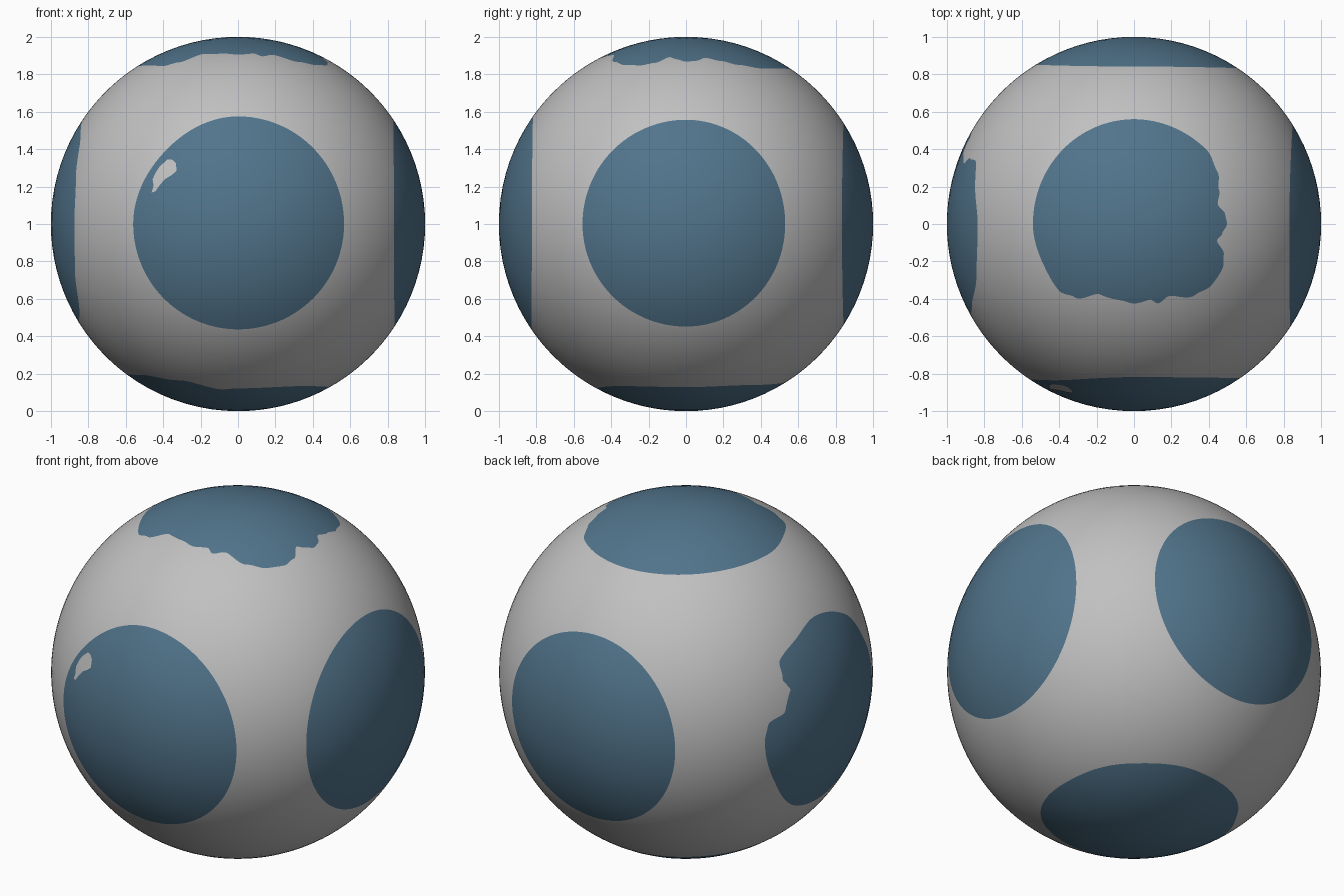
import bpy, bmesh, math
from mathutils import Vector

if "Cube" in bpy.data.objects:
    bpy.data.objects.remove(bpy.data.objects["Cube"])

SEGS, INNER, OUTER = 256, 9, 7
CENTRE = Vector((0, 0, 1))


def material(name, rgb):
    m = bpy.data.materials.new(name)
    m.diffuse_color = (*rgb, 1)
    m.use_nodes = True
    m.node_tree.nodes["Principled BSDF"].inputs["Base Color"].default_value = m.diffuse_color
    return m


grey = material("light_grey", (0.53, 0.53, 0.535))
blue = material("slate_blue", (0.083, 0.175, 0.26))

X, Y, Z = Vector((1, 0, 0)), Vector((0, 1, 0)), Vector((0, 0, 1))

# Six sides: right axis, up axis, patch outline as (angle in degrees, radius)
SIDES = [
    (X, Z, [(0, .567), (90, .575), (140, .55), (180, .56), (270, .563)]),            # front
    (Y, Z, [(0, .53), (90, .557), (180, .553), (270, .548)]),                        # right
    (-X, Z, [(0, .525), (90, .54), (180, .553), (270, .54)]),                        # back
    (-Y, Z, [(0, .485), (30, .5), (60, .54), (89, .55), (112, .528), (128, .536),
             (137, .482), (141, .415), (158, .409), (168, .49), (178, .5),
             (210, .49), (253, .525), (300, .53), (330, .49)]),                      # left
    (X, Y, [(0, .497), (6, .49), (13, .46), (22, .49), (32, .526), (46, .555),
            (90, .56), (180, .54), (206, .53), (222, .536), (231, .504),
            (244, .418), (261, .414), (270, .425), (282, .413), (287, .444),
            (295, .428), (310.5, .5), (322, .528), (333, .53), (341, .508),
            (349, .452), (354, .475)]),                                              # top
    (X, -Y, [(0, .49), (45, .5), (90, .478), (100, .468), (125, .55), (150, .59),
             (180, .6), (210, .56), (270, .53), (315, .51)]),                        # bottom
]


def radius_at(outline, deg):
    pts = outline + [(outline[0][0] + 360, outline[0][1])]
    for (a0, r0), (a1, r1) in zip(pts, pts[1:]):
        if a0 <= deg <= a1:
            t = (deg - a0) / (a1 - a0)
            return r0 + (r1 - r0) * t * t * (3 - 2 * t)
    return pts[0][1]


def finish(bm, name, mats):
    me = bpy.data.meshes.new(name)
    for f in bm.faces:
        f.smooth = True
    bm.to_mesh(me)
    bm.free()
    for m in mats:
        me.materials.append(m)
    ob = bpy.data.objects.new(name, me)
    bpy.context.collection.objects.link(ob)
    return ob


# Ball: each side is a polar grid, a blue patch inside and grey out to the seam
bm = bmesh.new()
for u, v, outline in SIDES:
    n = u.cross(v)
    pole = bm.verts.new(CENTRE + n)
    rings = [[] for _ in range(INNER + OUTER)]
    for s in range(SEGS):
        a = 2 * math.pi * s / SEGS
        d = u * math.cos(a) + v * math.sin(a)
        rim = math.asin(radius_at(outline, 360 * s / SEGS))
        seam = math.atan(1 / max(abs(math.cos(a)), abs(math.sin(a))))
        for k in range(INNER + OUTER):
            if k < INNER:
                p = rim * (k + 1) / INNER
            else:
                p = rim + (seam - rim) * (k + 1 - INNER) / OUTER
            rings[k].append(bm.verts.new(CENTRE + n * math.cos(p) + d * math.sin(p)))
    for s in range(SEGS):
        t = (s + 1) % SEGS
        bm.faces.new((pole, rings[0][s], rings[0][t])).material_index = 1
        for k in range(1, INNER + OUTER):
            f = bm.faces.new((rings[k - 1][s], rings[k][s], rings[k][t], rings[k - 1][t]))
            f.material_index = 1 if k < INNER else 0
bmesh.ops.remove_doubles(bm, verts=bm.verts, dist=1e-4)
finish(bm, "ball", [grey, blue])

# Small grey fleck inside the front patch
FLECK = [(-.46, .168), (-.44, .174), (-.415, .21), (-.388, .24), (-.355, .26), (-.328, .282),
         (-.33, .323), (-.35, .342), (-.374, .345), (-.417, .307), (-.44, .272), (-.455, .238),
         (-.45, .205)]


def on_front(x, z):
    return CENTRE + Vector((x, -math.sqrt(1 - x * x - z * z), z)) * 1.003


bm = bmesh.new()
hub = bm.verts.new(on_front(-.412, .257))
loop = [bm.verts.new(on_front(x, z)) for x, z in FLECK]
for i, p in enumerate(loop):
    bm.faces.new((hub, p, loop[(i + 1) % len(loop)]))
finish(bm, "front_fleck", [grey])
